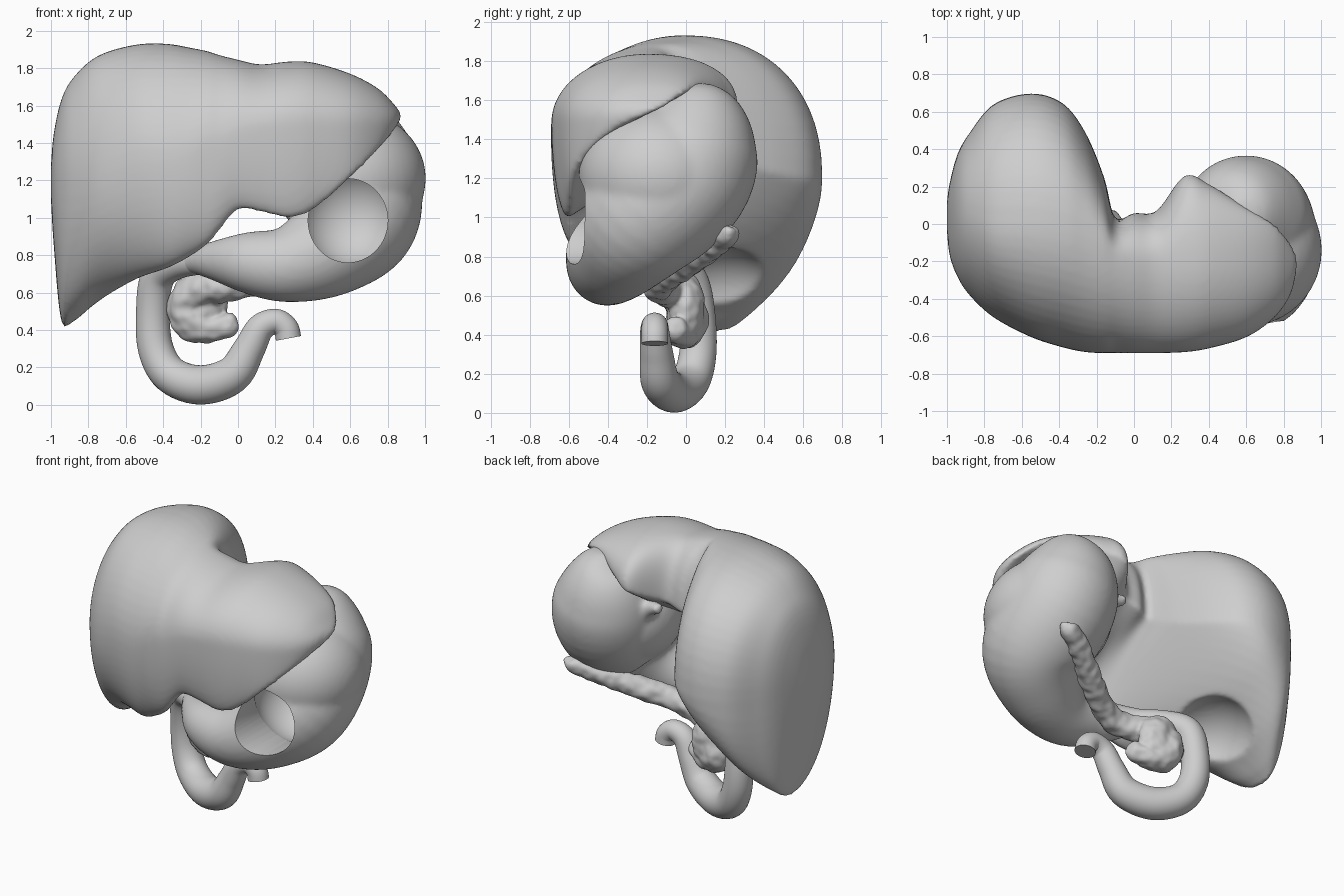
import bpy, bmesh
from math import sin, cos, pi, radians
from mathutils import Vector, noise

cube = bpy.data.objects.get("Cube")
if cube:
    bpy.data.objects.remove(cube, do_unlink=True)

grey = bpy.data.materials.new("plain grey")
grey.use_nodes = True
grey.diffuse_color = (0.62, 0.62, 0.62, 1)
for node in grey.node_tree.nodes:
    if node.type == 'BSDF_PRINCIPLED':
        node.inputs["Base Color"].default_value = grey.diffuse_color
        node.inputs["Roughness"].default_value = 0.6


def spline(keys, steps):
    """Smooth curve through rows of numbers of any width."""
    out = []
    last = len(keys) - 1
    for i in range(last):
        a, b = keys[max(i - 1, 0)], keys[i]
        c, d = keys[i + 1], keys[min(i + 2, last)]
        for s in range(steps):
            t = s / steps
            out.append([q + 0.5 * t * (r - p + t * (2 * p - 5 * q + 4 * r - w
                        + t * (3 * (q - r) + w - p)))
                        for p, q, r, w in zip(a, b, c, d)])
    return out + [list(keys[-1])]


def loft(name, rings):
    """Skin a row of equal rings and close both ends."""
    bm = bmesh.new()
    rows = [[bm.verts.new(p) for p in ring] for ring in rings]
    n = len(rows[0])
    for r, q in zip(rows, rows[1:]):
        for i in range(n):
            j = (i + 1) % n
            bm.faces.new((r[i], r[j], q[j], q[i]))
    bm.faces.new(rows[0][::-1])
    bm.faces.new(rows[-1])
    bmesh.ops.recalc_face_normals(bm, faces=bm.faces)
    mesh = bpy.data.meshes.new(name)
    bm.to_mesh(mesh)
    bm.free()
    obj = bpy.data.objects.new(name, mesh)
    bpy.context.collection.objects.link(obj)
    mesh.materials.append(grey)
    return obj


def tube(name, keys, steps=6, sides=40):
    """Round tube along x, y, z, radius keys."""
    pts = spline(keys, steps)
    pos = [Vector(p[:3]) for p in pts]
    rings, old, side = [], None, None
    for i, p in enumerate(pts):
        tan = (pos[min(i + 1, len(pos) - 1)] - pos[max(i - 1, 0)]).normalized()
        if old is None:
            side = tan.orthogonal().normalized()
        else:
            side = old.rotation_difference(tan) @ side
        old = tan
        up = tan.cross(side)
        r = max(p[3], 0.004)
        rings.append([pos[i] + r * (side * cos(2 * pi * k / sides)
                      + up * sin(2 * pi * k / sides)) for k in range(sides)])
    return loft(name, rings)


def ball(name, centre, radii):
    bpy.ops.mesh.primitive_uv_sphere_add(segments=48, ring_count=24, radius=1,
                                         location=centre)
    obj = bpy.context.object
    obj.name = name
    obj.scale = radii
    obj.data.materials.append(grey)
    return obj


def activate(obj):
    bpy.ops.object.select_all(action='DESELECT')
    obj.select_set(True)
    bpy.context.view_layer.objects.active = obj


def modify(obj, kind, **settings):
    activate(obj)
    mod = obj.modifiers.new(kind.lower(), kind)
    for key, value in settings.items():
        setattr(mod, key, value)
    bpy.ops.object.modifier_apply(modifier=mod.name)


def cut(obj, cutter):
    cutter.hide_render = True
    bpy.context.view_layer.update()
    modify(obj, 'BOOLEAN', operation='DIFFERENCE', object=cutter, solver='EXACT')
    bpy.data.objects.remove(cutter, do_unlink=True)


def fuse(obj, extras, size, rounds):
    """Melt overlapping parts into one soft skin."""
    activate(obj)
    if extras:
        for extra in extras:
            extra.select_set(True)
        bpy.ops.object.join()
    modify(obj, 'REMESH', mode='VOXEL', voxel_size=size)
    modify(obj, 'SMOOTH', factor=0.5, iterations=rounds)


def smooth(obj, angle=40):
    activate(obj)
    bpy.ops.object.shade_smooth_by_angle(angle=radians(angle))


def quarter(cy, cz, a, b, n, count=14):
    """Quarter superellipse from the side point to the end point."""
    out = []
    for k in range(count):
        t = 0.5 * pi * k / count
        out.append((cy + a * cos(t) ** (2 / n), cz + b * sin(t) ** (2 / n)))
    return out


# Liver: sections along x as front, top, back, lowest point (y, z) and
# fullness of the underside
right_lobe = [
    (-1.0, -.04, 1.2, .03, 1.28, .12, 1.2, .04, 1.1, 2),
    (-.985, -.17, 1.2, .05, 1.45, .22, 1.2, .08, .85, 2),
    (-.945, -.28, 1.2, .06, 1.63, .37, 1.2, .15, .45, 2.3),
    (-.88, -.38, 1.2, .05, 1.75, .485, 1.2, .14, .445, 2.7),
    (-.75, -.5, 1.22, 0, 1.865, .64, 1.2, .04, .55, 2.8),
    (-.55, -.605, 1.3, 0, 1.925, .698, 1.2, -.27, .67, 2.3),
    (-.38, -.66, 1.3, -.03, 1.93, .645, 1.2, -.45, .73, 1.6),
    (-.26, -.685, 1.35, -.07, 1.91, .49, 1.22, -.51, .79, 1.2),
]
left_lobe = [
    (-.16, -.69, 1.4, -.12, 1.89, .25, 1.28, -.56, .86, 1),
    (-.1, -.69, 1.4, -.17, 1.87, .03, 1.38, -.58, .93, .95),
    (0, -.69, 1.45, -.2, 1.845, .06, 1.4, -.6, 1.04, .9),
    (.12, -.69, 1.48, -.2, 1.82, .07, 1.45, -.6, 1.03, 1),
    (.27, -.685, 1.5, -.2, 1.835, .26, 1.55, -.6, 1.0, 1),
    (.4, -.665, 1.5, -.2, 1.83, .215, 1.6, -.59, 1.04, 1),
    (.6, -.605, 1.5, -.2, 1.77, .09, 1.66, -.58, 1.21, 1),
    (.75, -.5, 1.5, -.2, 1.69, 0, 1.64, -.48, 1.36, 1),
    (.84, -.37, 1.52, -.2, 1.6, -.1, 1.57, -.33, 1.47, 1),
    (.875, -.21, 1.53, -.2, 1.55, -.19, 1.54, -.2, 1.52, 1),
]
rings = []
for x, yf, zf, yt, zt, yb, zb, yl, zl, n in spline(right_lobe + left_lobe, 6):
    n = max(n, 0.8)
    ring = quarter(yt, zf, yf - yt, zt - zf, 2)
    over = quarter(yt, zb, yb - yt, zt - zb, 2.25) + [(yt, zt)]
    ring += over[:0:-1]
    ring += quarter(yl, zb, yb - yl, zl - zb, n)
    under = quarter(yl, zf, yf - yl, zl - zf, 2) + [(yl, zl)]
    ring += under[:0:-1]
    rings.append([(x, y, z) for y, z in ring])
liver = loft("liver", rings)
# Hollow pressed into the underside
cut(liver, ball("liver_hollow", (-.45, .17, .56), (.29, .36, .29)))
fuse(liver, [], 0.016, 8)
smooth(liver, 60)

# Stomach: wide fundus narrowing to the outlet, with a gullet stub
stomach = tube("stomach", [
    (.53, .1, 1.68, .01), (.55, .09, 1.61, .19), (.575, .05, 1.42, .32),
    (.61, -.02, 1.21, .36), (.62, -.23, 1.0, .345), (.47, -.35, .835, .27),
    (.26, -.405, .75, .205), (.05, -.38, .76, .165), (-.1, -.29, .77, .115),
    (-.22, -.18, .77, .075), (-.3, -.1, .75, .06)])
belly = ball("stomach_belly", (.595, -.14, 1.21), (.41, .41, .37))
gullet = tube("gullet_stub", [(.44, .0, 1.3, .15), (.3, .03, 1.34, .09),
                              (.22, .06, 1.38, .05), (.14, .085, 1.4, .036)])
fuse(stomach, [belly, gullet], 0.016, 14)

# Round window into the hollow of the stomach
cut(stomach, ball("stomach_hollow", (.6, -.2, 1.02), (.27, .27, .28)))
bpy.ops.mesh.primitive_cylinder_add(vertices=64, radius=1, depth=.75,
                                    location=(.588, -.625, .985),
                                    rotation=(pi / 2, 0, 0))
window = bpy.context.object
window.scale = (.213, .224, 1)
window.data.materials.append(grey)
cut(stomach, window)
smooth(stomach)

# Duodenum: open loop ending in a cut stub
smooth(tube("duodenum", [
    (-.18, -.2, .77, .07), (-.33, -.08, .75, .08), (-.43, .02, .68, .09),
    (-.455, .06, .5, .09), (-.44, .06, .3, .095), (-.36, .02, .16, .1),
    (-.2, -.06, .106, .105), (-.03, -.13, .16, .1), (.06, -.15, .3, .085),
    (.12, -.16, .41, .075), (.2, -.16, .445, .068), (.255, -.16, .41, .068),
    (.27, -.16, .355, .068)]))

# Pancreas: tail, body, head and hook with a lumpy surface
pancreas = tube("pancreas", [
    (.75, .23, .95, .02), (.73, .22, .925, .055), (.58, .15, .865, .068),
    (.35, .0, .765, .075), (.18, -.1, .7, .077), (.04, -.14, .65, .08),
    (-.1, -.1, .63, .085), (-.22, -.04, .61, .1), (-.27, 0, .53, .105),
    (-.24, 0, .44, .105), (-.12, -.03, .41, .075), (-.03, -.06, .44, .055),
    (0, -.065, .455, .015)])
head = ball("pancreas_head", (-.21, 0, .53), (.155, .095, .185))
fuse(pancreas, [head], 0.011, 3)
bumps = [v.normal * 0.011 * noise.noise(v.co * 17) for v in pancreas.data.vertices]
for v, bump in zip(pancreas.data.vertices, bumps):
    v.co += bump
smooth(pancreas, 60)
